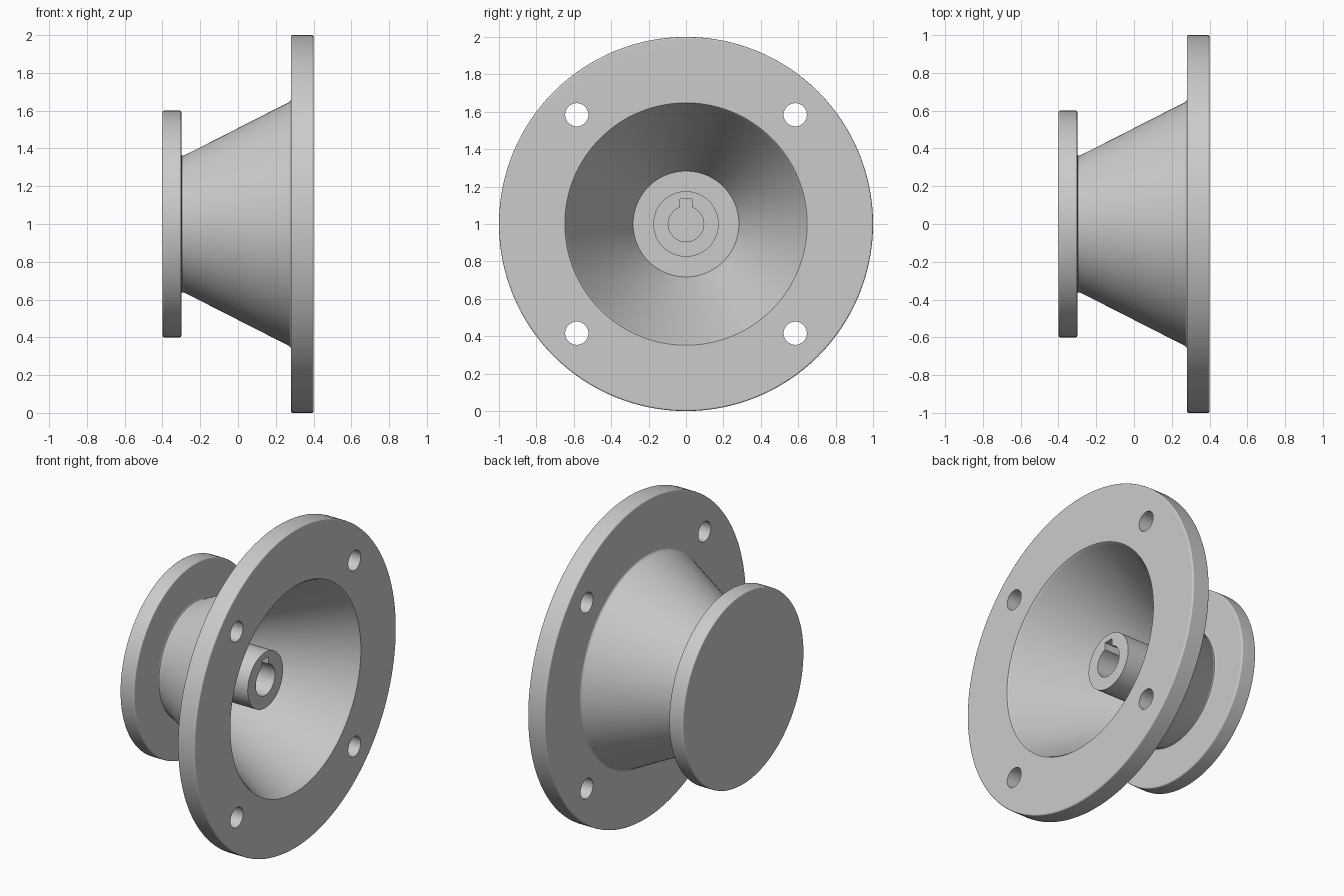
import bpy, bmesh, math
from mathutils import Vector, Matrix

if "Cube" in bpy.data.objects:
    bpy.data.objects.remove(bpy.data.objects["Cube"])

CENTRE = Vector((0, 0, 1))


def rounded(points, steps=4):
    """Turn (x, radius, corner size) points into a profile with eased corners."""
    out = []
    n = len(points)
    for i, (x, r, size) in enumerate(points):
        p = Vector((x, r))
        if not size:
            out.append(p)
            continue
        a = p + (Vector(points[i - 1][:2]) - p).normalized() * size
        b = p + (Vector(points[(i + 1) % n][:2]) - p).normalized() * size
        for k in range(steps + 1):
            t = k / steps
            out.append(a * (1 - t) ** 2 + p * 2 * t * (1 - t) + b * t * t)
    return out


def revolve(name, points, closed=False, sides=128):
    """Spin a profile around the horizontal x axis."""
    bm = bmesh.new()
    vs = [bm.verts.new(CENTRE + Vector((p.x, 0, p.y))) for p in rounded(points)]
    pairs = list(zip(vs, vs[1:])) + ([(vs[-1], vs[0])] if closed else [])
    edges = [bm.edges.new(p) for p in pairs]
    bmesh.ops.spin(bm, geom=vs + edges, cent=CENTRE, axis=(1, 0, 0),
                   angle=2 * math.pi, steps=sides, use_merge=True)
    bmesh.ops.remove_doubles(bm, verts=bm.verts[:], dist=1e-5)
    bmesh.ops.recalc_face_normals(bm, faces=bm.faces[:])
    return to_object(name, bm)


def to_object(name, bm):
    mesh = bpy.data.meshes.new(name)
    bm.to_mesh(mesh)
    bm.free()
    obj = bpy.data.objects.new(name, mesh)
    bpy.context.collection.objects.link(obj)
    return obj


def cut(target, cutter):
    """Apply a boolean difference and discard the cutter."""
    bpy.context.view_layer.objects.active = target
    mod = target.modifiers.new("cut", "BOOLEAN")
    mod.operation = "DIFFERENCE"
    mod.solver = "EXACT"
    mod.object = cutter
    bpy.ops.object.modifier_apply(modifier=mod.name)
    bpy.data.objects.remove(cutter)


def finish(obj):
    bpy.ops.object.select_all(action="DESELECT")
    obj.select_set(True)
    bpy.context.view_layer.objects.active = obj
    bpy.ops.object.shade_smooth_by_angle(angle=math.radians(35))
    mod = obj.modifiers.new("clean_normals", "WEIGHTED_NORMAL")
    mod.keep_sharp = True


# Back disc, hollow cone and bolt flange in one turned body
body = revolve("flanged_cone_body", [
    (-0.40, 0, 0), (-0.40, 0.60, 0.010), (-0.30, 0.60, 0.010),
    (-0.30, 0.355, 0.020), (0.28, 0.65, 0.012),
    (0.28, 1.0, 0.010), (0.40, 1.0, 0.010),
    (0.40, 0.648, 0), (0.388, 0.638, 0),
    (-0.30, 0.283, 0), (-0.30, 0, 0)])

# Four bolt holes through the flange
bm = bmesh.new()
for sy in (-1, 1):
    for sz in (-1, 1):
        place = Matrix.Translation((0.34, 0.584 * sy, 1 + 0.584 * sz))
        bmesh.ops.create_cone(bm, cap_ends=True, segments=48, radius1=0.062,
                              radius2=0.062, depth=0.3,
                              matrix=place @ Matrix.Rotation(math.pi / 2, 4, "Y"))
cut(body, to_object("bolt_hole_cutter", bm))
finish(body)

# Central hub tube with a keyed bore
hub = revolve("keyed_hub", [(-0.32, 0.095, 0), (-0.32, 0.175, 0),
                            (0.19, 0.175, 0), (0.19, 0.095, 0)],
              closed=True, sides=96)
bm = bmesh.new()
bmesh.ops.create_cube(bm, size=1, matrix=Matrix.Translation((0, 0, 1.095))
                      @ Matrix.Diagonal((1, 0.062, 0.08, 1)))
cut(hub, to_object("keyway_cutter", bm))
finish(hub)
